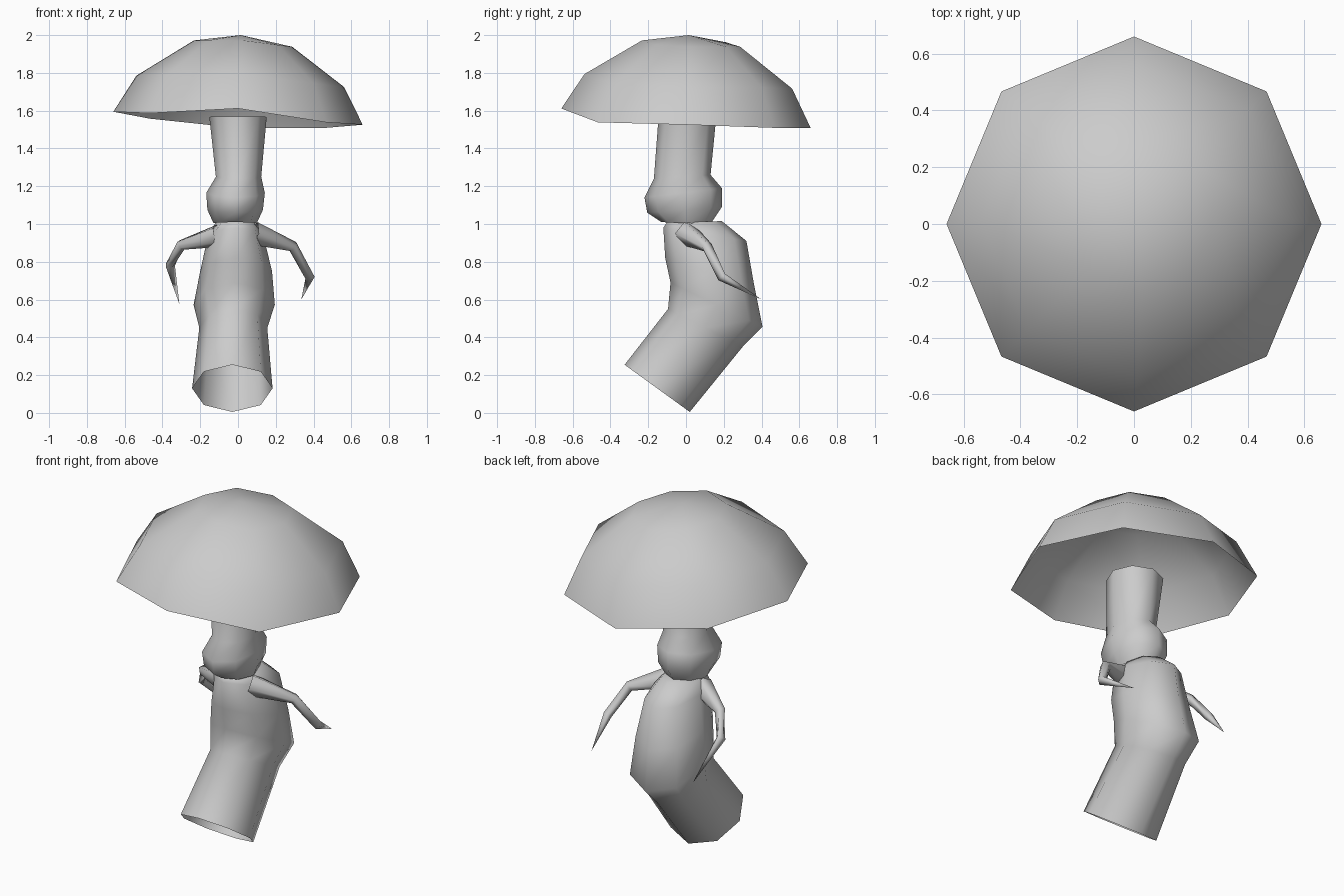
import bpy, bmesh, math
from mathutils import Vector

cube = bpy.data.objects.get("Cube")
if cube:
    bpy.data.objects.remove(cube, do_unlink=True)

grey = bpy.data.materials.new("plain_grey")
grey.use_nodes = True
colour = (0.6, 0.6, 0.6, 1)
grey.diffuse_color = colour
grey.node_tree.nodes["Principled BSDF"].inputs["Base Color"].default_value = colour


def loft(name, rings, cap_end=False):
    """Skin a list of equal-sized rings and smooth the result."""
    bm = bmesh.new()
    loops = [[bm.verts.new(p) for p in ring] for ring in rings]
    n = len(loops[0])
    for a, b in zip(loops, loops[1:]):
        for i in range(n):
            j = (i + 1) % n
            bm.faces.new((a[i], a[j], b[j], b[i]))
    if cap_end:
        bm.faces.new(loops[-1])
    bmesh.ops.remove_doubles(bm, verts=bm.verts, dist=0.0005)
    bmesh.ops.recalc_face_normals(bm, faces=bm.faces)
    mesh = bpy.data.meshes.new(name)
    bm.to_mesh(mesh)
    bm.free()
    mesh.materials.append(grey)
    obj = bpy.data.objects.new(name, mesh)
    bpy.context.collection.objects.link(obj)
    bpy.ops.object.select_all(action='DESELECT')
    bpy.context.view_layer.objects.active = obj
    obj.select_set(True)
    bpy.ops.object.shade_smooth_by_angle(angle=math.radians(80))
    return obj


def section(front, back, half_width, x, sides=8):
    """Tilted ring between a front and a back point in the y-z plane."""
    f, b = Vector((x, *front)), Vector((x, *back))
    mid, arm = (f + b) / 2, (f - b) / 2
    side = Vector((half_width, 0, 0))
    turns = [math.tau * i / sides for i in range(sides)]
    return [mid + arm * math.cos(t) + side * math.sin(t) for t in turns]


# Cap: hollow eight-sided dome, its rim raised in front and dipping at the corners
def cap_ring(radius, z, shift, tilt_x, tilt_y, dip=0):
    ring = []
    for i in range(8):
        t = math.tau * i / 8
        corner = abs(math.sin(2 * t))
        x, y = radius * math.cos(t), radius * math.sin(t)
        drop = tilt_x * x + tilt_y * y * (1 - 0.6 * corner) + dip * corner
        ring.append((x + shift, y + shift, z - drop))
    return ring


loft("cap", [
    cap_ring(0.66, 1.56, 0, 0.052, 0.078, 0.012),
    cap_ring(0.55, 1.755, 0.012, 0.055, 0.07),
    cap_ring(0.26, 1.955, 0.027, 0.065, 0.065),
    cap_ring(0, 2.0, 0.015, 0, 0),
])

# Neck and head: open column swelling into a bulb at its foot
loft("neck_and_head", [
    section((-0.13, 1.01), (0.13, 1.0), 0.115, -0.015),
    section((-0.205, 1.06), (0.19, 1.09), 0.147, -0.015),
    section((-0.22, 1.14), (0.19, 1.19), 0.155, -0.013),
    section((-0.17, 1.24), (0.13, 1.26), 0.12, 0.003),
    section((-0.145, 1.57), (0.16, 1.565), 0.152, 0.0),
])

# Body: bent tube, open at the bottom
loft("body", [
    section((-0.325, 0.255), (0.02, 0.005), 0.213, -0.03),
    section((-0.095, 0.55), (0.30, 0.35), 0.18, -0.025),
    section((-0.082, 0.69), (0.405, 0.455), 0.215, -0.02),
    section((-0.11, 0.82), (0.36, 0.68), 0.19, -0.01),
    section((-0.12, 0.98), (0.32, 0.91), 0.145, -0.012),
    section((-0.1, 1.01), (0.19, 1.015), 0.1, -0.015),
], cap_end=True)


# Arms: thin bent limbs tapering to a point behind the body
def arm(name, path, radii):
    points = [Vector(p) for p in path]
    rings = []
    for i, (p, r) in enumerate(zip(points, radii)):
        ahead = points[min(i + 1, len(points) - 1)] - points[max(i - 1, 0)]
        u = ahead.cross(Vector((0, 0, 1))).normalized()
        v = ahead.normalized().cross(u)
        rings.append([p + r * (u * math.cos(math.tau * k / 5) + v * math.sin(math.tau * k / 5))
                      for k in range(5)])
    loft(name, rings)


taper = (0.065, 0.03, 0.026, 0)
arm("left_arm", [(0.08, 0.0, 0.95), (0.29, 0.11, 0.88), (0.38, 0.19, 0.72), (0.335, 0.40, 0.6)], taper)
arm("right_arm", [(-0.1, 0.0, 0.94), (-0.3, 0.11, 0.89), (-0.36, 0.19, 0.78), (-0.31, 0.38, 0.575)], taper)
